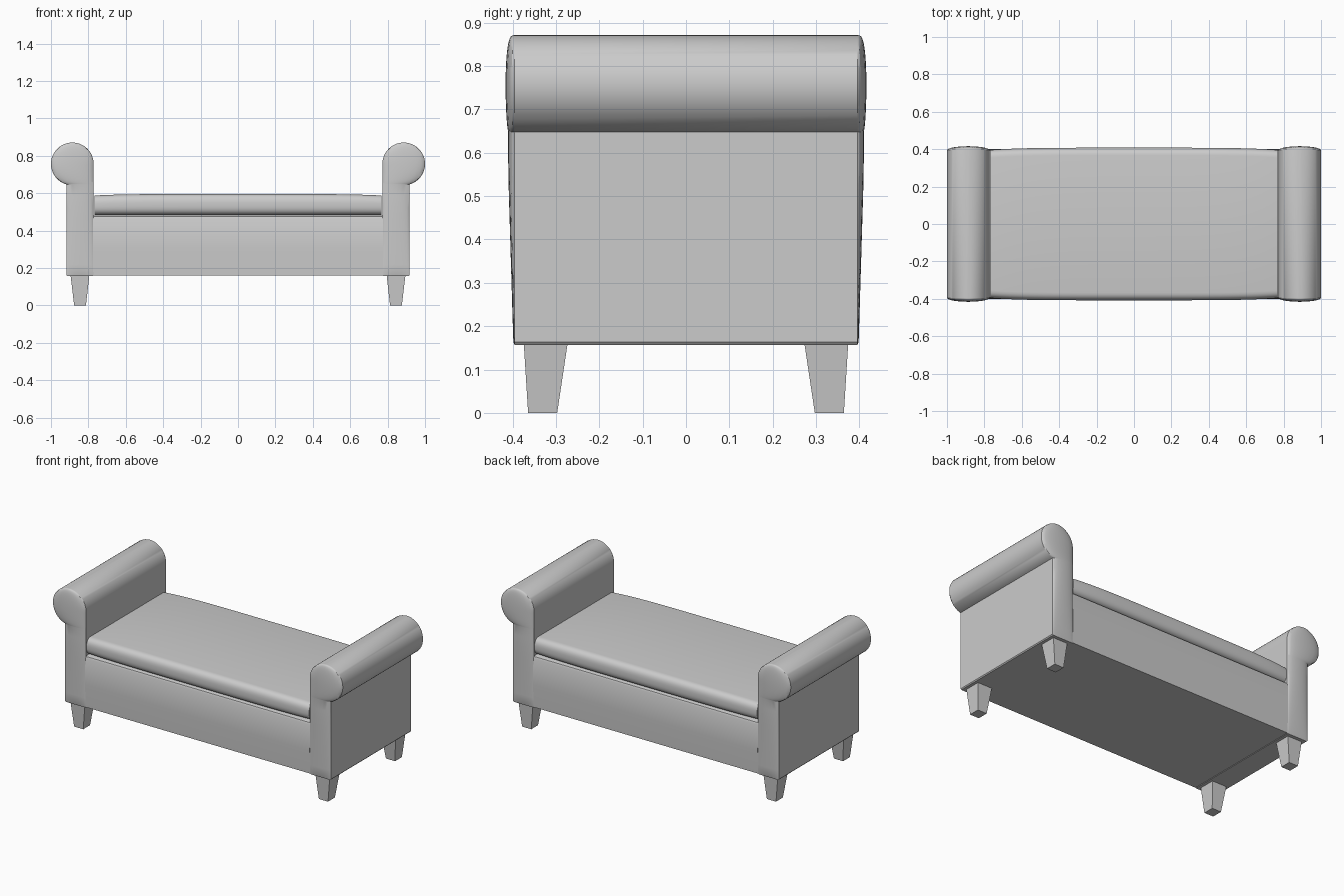
import bpy, bmesh, math

if "Cube" in bpy.data.objects:
    bpy.data.objects.remove(bpy.data.objects["Cube"])

grey = bpy.data.materials.new("grey upholstery")
grey.diffuse_color = (0.6, 0.6, 0.6, 1)
grey.use_nodes = True
grey.node_tree.nodes["Principled BSDF"].inputs["Base Color"].default_value = grey.diffuse_color


def make(name, verts, faces, angle=35):
    me = bpy.data.meshes.new(name)
    me.from_pydata(verts, [], faces)
    bm = bmesh.new()
    bm.from_mesh(me)
    bmesh.ops.remove_doubles(bm, verts=bm.verts, dist=1e-5)
    bmesh.ops.dissolve_degenerate(bm, edges=bm.edges, dist=1e-6)
    bmesh.ops.recalc_face_normals(bm, faces=bm.faces)
    bm.to_mesh(me)
    bm.free()
    me.materials.append(grey)
    ob = bpy.data.objects.new(name, me)
    bpy.context.collection.objects.link(ob)
    bpy.ops.object.select_all(action='DESELECT')
    ob.select_set(True)
    bpy.context.view_layer.objects.active = ob
    bpy.ops.object.shade_smooth_by_angle(angle=math.radians(angle))
    return ob


def skin(rings, caps=True):
    """Faces joining equal closed rings, with end caps."""
    n = len(rings[0])
    verts = [v for r in rings for v in r]
    faces = [(i * n + j, i * n + (j + 1) % n, (i + 1) * n + (j + 1) % n, (i + 1) * n + j)
             for i in range(len(rings) - 1) for j in range(n)]
    if caps:
        faces += [tuple(range(n)), tuple(range(len(verts) - n, len(verts)))]
    return verts, faces


# Rolled arms: each horizontal slice runs round the arm, with padded front and back
CX, CZ, R = 0.886, 0.757, 0.114
X_IN, X_OUT, BOTTOM, HALF = CX - R, 0.918, 0.157, 0.395
dz = math.sqrt(R * R - (X_OUT - CX) ** 2)
rows = [(BOTTOM, X_IN + 0.005, X_OUT - 0.005, 0.0), (BOTTOM + 0.006, X_IN, X_OUT, 0.003)]
for i in range(1, 9):
    z = BOTTOM + (CZ - dz - BOTTOM) * i / 8
    rows.append((z, X_IN, X_OUT, 0.003 + 0.012 * min(1, (z - BOTTOM) / 0.4)))
a0 = math.asin(-dz / R)
for i in range(1, 29):
    a = a0 + (math.pi / 2 - a0) * i / 28
    z, w = CZ + R * math.sin(a), R * math.cos(a)
    rows.append((z, X_IN if z < CZ else CX - w, CX + w, max(0.0, 0.021 * math.cos(a) ** 0.6 if a > 0
                 else 0.015 + 0.006 * math.cos(a * math.pi / 2 / abs(a0)))))
COLS = 10
for side, name in ((-1, "left_arm"), (1, "right_arm")):
    rings = []
    for z, x0, x1, b in rows:
        front = []
        for k in range(COLS + 1):
            u = -math.cos(math.pi * k / COLS)
            x = (x0 + x1) / 2 + u * (x1 - x0) / 2
            front.append((x, HALF + b * math.sqrt(max(0, 1 - u * u))))
        rings.append([(side * x, -y, z) for x, y in front] +
                     [(side * x, y, z) for x, y in reversed(front)])
    verts, faces = skin(rings)
    make(name, verts, faces, 30)

# Storage base between the arms
def slab(x, y, z):
    return [(-x, -y, z), (x, -y, z), (x, y, z), (-x, y, z)]

make("storage_base", *skin([slab(0.775, 0.395, 0.16), slab(0.775, 0.4, 0.3), slab(0.775, 0.398, 0.465),
                            slab(0.775, 0.393, 0.476), slab(0.775, 0.38, 0.481)]))

# Seat lid: rounded section swept in x, fuller in the middle
rings = []
for i in range(25):
    t = -math.cos(math.pi * i / 24)
    full = 1 - abs(t) ** 5
    hy, top = 0.396 + 0.012 * full, 0.588 + 0.008 * full
    r, zm, h = 0.05, (0.484 + top) / 2, (top - 0.484) / 2
    ring = []
    for k in range(32):
        a = 2 * math.pi * (k + 0.5) / 32
        c, s = math.cos(a), math.sin(a)
        ring.append((0.768 * t, math.copysign(hy - r, c) + r * math.copysign(abs(c) ** 0.75, c),
                     zm + h * math.copysign(abs(s) ** 0.75, s)))
    rings.append(ring)
make("seat_lid", *skin(rings))

# Tapered legs
for sx, nx in ((-1, "left"), (1, "right")):
    for sy, ny in ((-1, "front"), (1, "back")):
        def leg(x0, x1, y0, y1, z):
            return [(sx * x, sy * y, z) for x, y in ((x0, y0), (x1, y0), (x1, y1), (x0, y1))]
        make(f"{ny}_{nx}_leg", *skin([leg(0.813, 0.876, 0.297, 0.364, 0),
                                      leg(0.795, 0.895, 0.273, 0.374, 0.16)]), 3)
